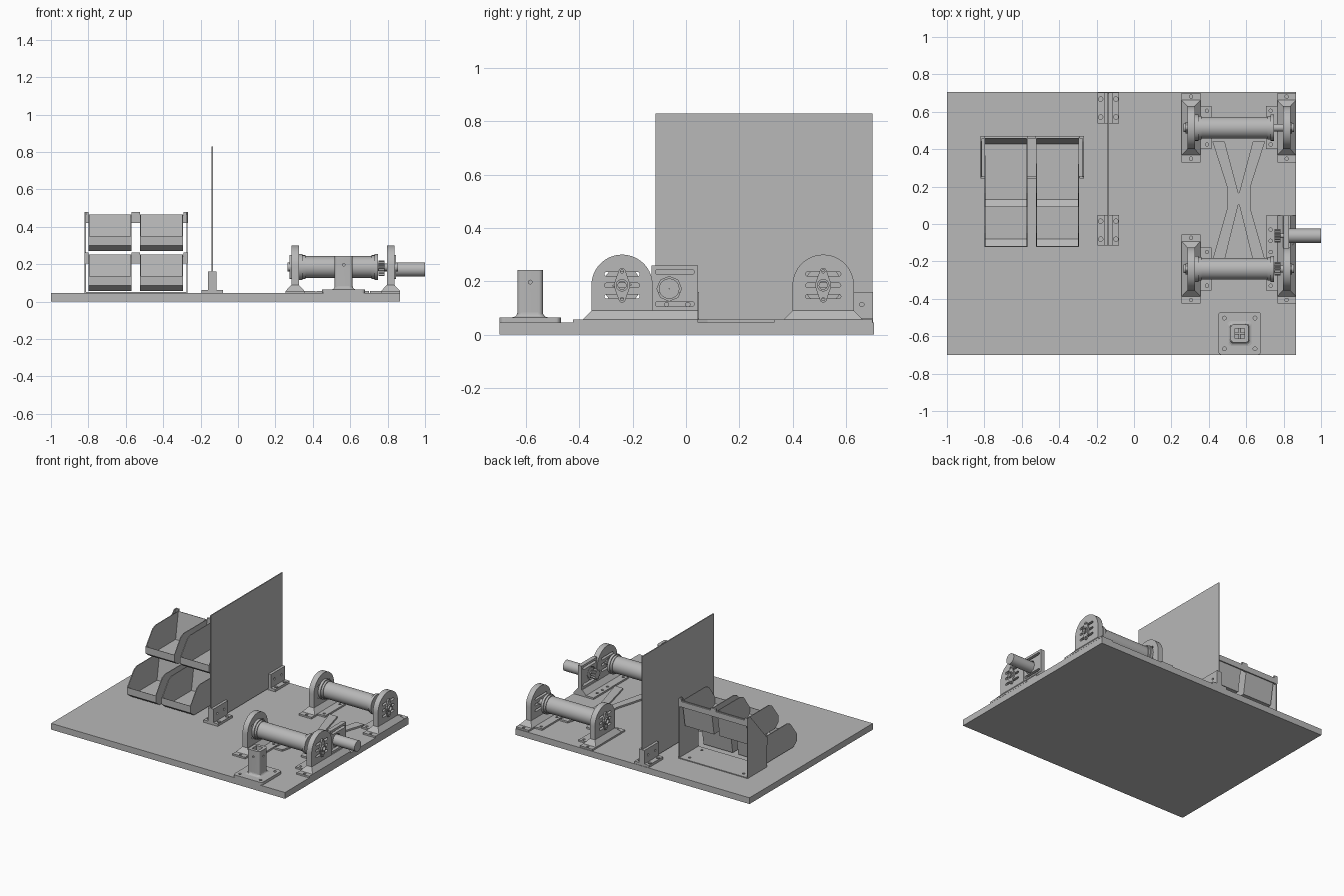
import bpy, bmesh, math
from mathutils import Vector

old = bpy.data.objects.get("Cube")
if old:
    bpy.data.objects.remove(old)

grey = bpy.data.materials.new("plain grey")
grey.use_nodes = True
grey.diffuse_color = (0.48, 0.48, 0.48, 1)
grey.node_tree.nodes["Principled BSDF"].inputs["Base Color"].default_value = (0.48, 0.48, 0.48, 1)

TOP = 0.045      # upper face of the base board
AXLE = 0.185     # height of the roller axis


def finish(name, bm):
    bmesh.ops.recalc_face_normals(bm, faces=bm.faces)
    mesh = bpy.data.meshes.new(name)
    bm.to_mesh(mesh)
    bm.free()
    mesh.materials.append(grey)
    ob = bpy.data.objects.new(name, mesh)
    bpy.context.collection.objects.link(ob)
    return ob


def add_prism(bm, pts, axis, lo, hi):
    """Extrude a 2D outline along an axis; X takes (y,z), Y (x,z), Z (x,y)."""
    def put(p, d):
        return {"X": (d, *p), "Y": (p[0], d, p[1]), "Z": (*p, d)}[axis]
    a = [bm.verts.new(put(p, lo)) for p in pts]
    b = [bm.verts.new(put(p, hi)) for p in pts]
    bm.faces.new(a)
    bm.faces.new(b)
    for i in range(len(pts)):
        j = (i + 1) % len(pts)
        bm.faces.new((a[i], a[j], b[j], b[i]))


def prism(name, *parts):
    bm = bmesh.new()
    for part in parts:
        add_prism(bm, *part)
    return finish(name, bm)


def rect(x0, x1, y0, y1):
    return [(x0, y0), (x1, y0), (x1, y1), (x0, y1)]


def box(name, x0, x1, y0, y1, z0, z1):
    return prism(name, (rect(x0, x1, y0, y1), "Z", z0, z1))


def circle(x, y, r, n=24):
    return [(x + r * math.cos(math.tau * i / n), y + r * math.sin(math.tau * i / n)) for i in range(n)]


def rounded(cx, cy, hx, hy, r, n=6):
    """Rectangle with round corners; also makes slots."""
    pts = []
    for k, (sx, sy) in enumerate([(1, 1), (-1, 1), (-1, -1), (1, -1)]):
        for i in range(n + 1):
            a = math.pi / 2 * (k + i / n)
            pts.append((cx + sx * (hx - r) + r * math.cos(a), cy + sy * (hy - r) + r * math.sin(a)))
    return pts


def cut(ob, *parts):
    tool = prism("cutter", *parts)
    mod = ob.modifiers.new("holes", "BOOLEAN")
    mod.object, mod.operation, mod.solver = tool, "DIFFERENCE", "EXACT"
    bpy.context.view_layer.update()
    deps = bpy.context.evaluated_depsgraph_get()
    mesh = bpy.data.meshes.new_from_object(ob.evaluated_get(deps))
    ob.modifiers.clear()
    ob.data = mesh
    bpy.data.objects.remove(tool)


def hull(name, lower, z0, upper, z1):
    bm = bmesh.new()
    for pts, z in ((lower, z0), (upper, z1)):
        for p in pts:
            bm.verts.new((*p, z))
    bmesh.ops.convex_hull(bm, input=bm.verts)
    return finish(name, bm)


def lathe(name, profile, y, z):
    """Spin a closed (x, radius) profile round an axis along x."""
    bm = bmesh.new()
    vs = [bm.verts.new((x, y, z + r)) for x, r in profile]
    es = [bm.edges.new((vs[i], vs[i - 1])) for i in range(len(vs))]
    bmesh.ops.spin(bm, geom=vs + es, cent=(0, y, z), axis=(1, 0, 0), angle=math.tau, steps=48)
    bmesh.ops.remove_doubles(bm, verts=bm.verts, dist=0.0001)
    ob = finish(name, bm)
    smooth(ob)


def smooth(ob):
    bpy.ops.object.select_all(action="DESELECT")
    ob.select_set(True)
    bpy.context.view_layer.objects.active = ob
    bpy.ops.object.shade_smooth_by_angle(angle=math.radians(35))


# Base board and upright divider panel
box("base_board", -1, 0.865, -0.7, 0.705, 0, TOP)
box("divider_panel", -0.141, -0.134, -0.115, 0.7, 0.055, 0.83)

# Clamps holding the panel
for label, y in (("front", -0.033), ("back", 0.62)):
    foot = box(label + "_clamp_foot", -0.195, -0.08, y - 0.082, y + 0.082, TOP, 0.063)
    cut(foot, *[(circle(-0.1375 + sx * 0.041, y + sy * 0.048, 0.012), "Z", 0.04, 0.1)
                for sx in (-1, 1) for sy in (-1, 1)])
    jaw = box(label + "_clamp_jaw", -0.16, -0.115, y - 0.082, y + 0.082, 0.06, 0.16)
    cut(jaw, (circle(y + 0.04, 0.113, 0.008), "X", -0.3, 0), (circle(y - 0.04, 0.113, 0.008), "X", -0.3, 0))

# Roller stands, rollers and bearings
for row, y in (("front", -0.24), ("back", 0.515)):
    for side, x, s in (("right", 0.305, -1), ("left", 0.816, 1)):
        name = f"{row}_{side}_stand"
        foot = box(name + "_foot", x - 0.05, x + 0.05, y - 0.185, y + 0.185, TOP, 0.057)
        cut(foot, *[(circle(x, y + d, 0.009), "Z", 0.04, 0.1) for d in (-0.166, 0.166)])
        ledge = box(name + "_ledge", *sorted((x - s * 0.05, x - s * 0.11)), y - 0.115, y + 0.115, TOP, 0.057)
        cut(ledge, *[(circle(x - s * 0.085, y + d, 0.009), "Z", 0.04, 0.1) for d in (-0.09, 0.09)])
        hull(name + "_flare", rect(x - 0.05, x + 0.05, y - 0.147, y + 0.147), 0.057,
             rect(x - 0.02, x + 0.02, y - 0.115, y + 0.115), 0.09)
        arch = [(y + 0.115 * math.cos(math.pi * i / 32), AXLE + 0.115 * math.sin(math.pi * i / 32)) for i in range(33)]
        plate = prism(name + "_plate", (arch + [(y - 0.115, 0.088), (y + 0.115, 0.088)], "X", x - 0.02, x + 0.02))
        cut(plate, *[(rounded(y, AXLE + d, 0.066, 0.008, 0.0079), "X", x - 0.1, x + 0.1) for d in (-0.042, 0, 0.042)])
        smooth(plate)
        # Diamond bearing flange on the outer face
        out = x + s * 0.02
        bm = bmesh.new()
        for px in (out, out + s * 0.01):
            for cy, cz, r in ((y, AXLE, 0.03), (y, AXLE + 0.052, 0.013), (y, AXLE - 0.052, 0.013)):
                for p in circle(cy, cz, r):
                    bm.verts.new((px, *p))
        bmesh.ops.convex_hull(bm, input=bm.verts)
        flange = finish(name + "_bearing", bm)
        cut(flange, *[(circle(y, AXLE + d, r), "X", x - 0.2, x + 0.2)
                      for d, r in ((0, 0.016), (0.052, 0.006), (-0.052, 0.006))])
        lathe(name + "_bearing_hub", [(out, 0.015), (out, 0.023), (out + s * 0.02, 0.023), (out + s * 0.02, 0.015)], y, AXLE)
    lathe(row + "_roller", [(0.29, 0.015), (0.29, 0.02), (0.327, 0.02), (0.327, 0.07), (0.345, 0.07), (0.345, 0.063),
                            (0.36, 0.063), (0.36, 0.058), (0.715, 0.058), (0.715, 0.063), (0.73, 0.063), (0.73, 0.07),
                            (0.748, 0.07), (0.748, 0.02), (0.83, 0.02), (0.83, 0.015)], y, AXLE)


# Drive gears
def gear(name, y, z, r):
    teeth = [(y + k * math.cos(math.tau * i / 48), z + k * math.sin(math.tau * i / 48))
             for i in range(48) for k in [r if i % 4 < 2 else r * 0.78]]
    prism(name, (teeth, "X", 0.75, 0.782))


gear("roller_gear", -0.24, AXLE, 0.036)
gear("motor_gear", -0.063, 0.172, 0.036)

# Motor and its mount
lathe("motor", [(0.78, 0.001), (0.78, 0.012), (0.802, 0.012), (0.802, 0.038), (1, 0.038), (1, 0.001)], -0.063, 0.172)
mount = box("motor_mount_plate", 0.8, 0.83, -0.13, 0.045, 0.085, 0.26)
cut(mount, *[(rounded(-0.042, z, 0.073, 0.009, 0.0089), "X", 0.7, 0.9) for z in (0.115, 0.235)],
    (circle(-0.063, 0.172, 0.046, 8), "X", 0.7, 0.9))
hull("motor_mount_flare", rect(0.766, 0.865, -0.13, 0.045), 0.057, rect(0.796, 0.836, -0.13, 0.045), 0.09)
foot = box("motor_mount_foot", 0.705, 0.865, -0.13, 0.045, TOP, 0.057)
cut(foot, *[(circle(0.73, y, 0.009), "Z", 0.04, 0.1) for y in (-0.03, -0.09)])

# Cross brace joining the stands
half = [(0.7, 0.44), (0.623, 0.2), (0.623, 0.08), (0.7, -0.19), (0.635, -0.19), (0.562, 0.105)]
outline = half + [(1.12 - x, y) for x, y in reversed(half)]
brace = outline + [(0.485, 0.44), (0.558, 0.165), (0.562, 0.165), (0.635, 0.44)]
prism("cross_brace", (brace, "Z", TOP, 0.057))

# Hollow square post on a bolted foot
px, py = 0.565, -0.585
foot = prism("post_foot", (rounded(px, py, 0.115, 0.115, 0.02), "Z", TOP, 0.065))
cut(foot, *[(circle(px + a, py + b, 0.01), "Z", 0.05, 0.1) for a in (-0.082, 0.082) for b in (-0.082, 0.082)])
for i in range(4):
    a, b = (math.pi / 2 * k / 4 for k in (i, i + 1))
    h0, h1 = (0.066 - 0.018 * math.sin(t) for t in (a, b))
    z0, z1 = (0.083 - 0.018 * math.cos(t) for t in (a, b))
    hull("post_fillet", rounded(px, py, h0, h0, 0.02), z0, rounded(px, py, h1, h1, 0.018), z1)
post = prism("post", (rounded(px, py, 0.048, 0.048, 0.016), "Z", 0.065, 0.243))
cut(post, (rect(px - 0.026, px + 0.026, py - 0.026, py + 0.026), "Z", 0.1, 0.3),
    (circle(px, 0.197, 0.007), "Y", -0.8, -0.4), (circle(py, 0.197, 0.007), "X", 0.4, 0.8))
smooth(post)


# Open-front storage bins: thin sheet made solid
def bin_box(name, x0, x1, dy, dz):
    side = [(0.462, 0.465), (0.43, 0.27), (0.13, 0.27), (0.09, 0.3), (0.09, 0.35), (0.165, 0.45), (0.2, 0.465)]
    bm = bmesh.new()
    a, b = ([bm.verts.new((x, y + dy, z + dz)) for y, z in side] for x in (x0, x1))
    bm.faces.new(a)
    bm.faces.new(b)
    for i in range(4):
        bm.faces.new((a[i], a[i + 1], b[i + 1], b[i]))
    ob = finish(name, bm)
    ob.modifiers.new("wall", "SOLIDIFY").thickness = 0.006


for col, x0, x1 in (("right", -0.8, -0.57), ("left", -0.525, -0.293)):
    bin_box(f"upper_{col}_bin", x0, x1, 0, 0)
    bin_box(f"lower_{col}_bin", x0, x1, -0.212, -0.213)

# Bin rack: floor, side plates, rails and hooks
floor = box("rack_floor", -0.82, -0.27, 0.25, 0.47, TOP, 0.051)
cut(floor, *[(circle(x, y, 0.009), "Z", 0, 0.1) for x in (-0.76, -0.33) for y in (0.29, 0.43)])
cheek = [(0.25, TOP), (0.47, TOP), (0.47, 0.48), (0.44, 0.48), (0.25, 0.26)]
for side, x in (("right", -0.82), ("left", -0.276)):
    prism(f"rack_{side}_cheek", (cheek, "X", x, x + 0.006))
for level, y, z in (("upper", 0.467, 0.42), ("lower", 0.253, 0.205)):
    box(level + "_rail", -0.82, -0.27, y - 0.004, y + 0.004, z, z + 0.04)
    for x in (-0.81, -0.547, -0.28):
        w = 0.022 if x == -0.547 else 0.012
        box(level + "_hook", x - w, x + w, y - 0.01, y + 0.004, z, z + 0.058)
